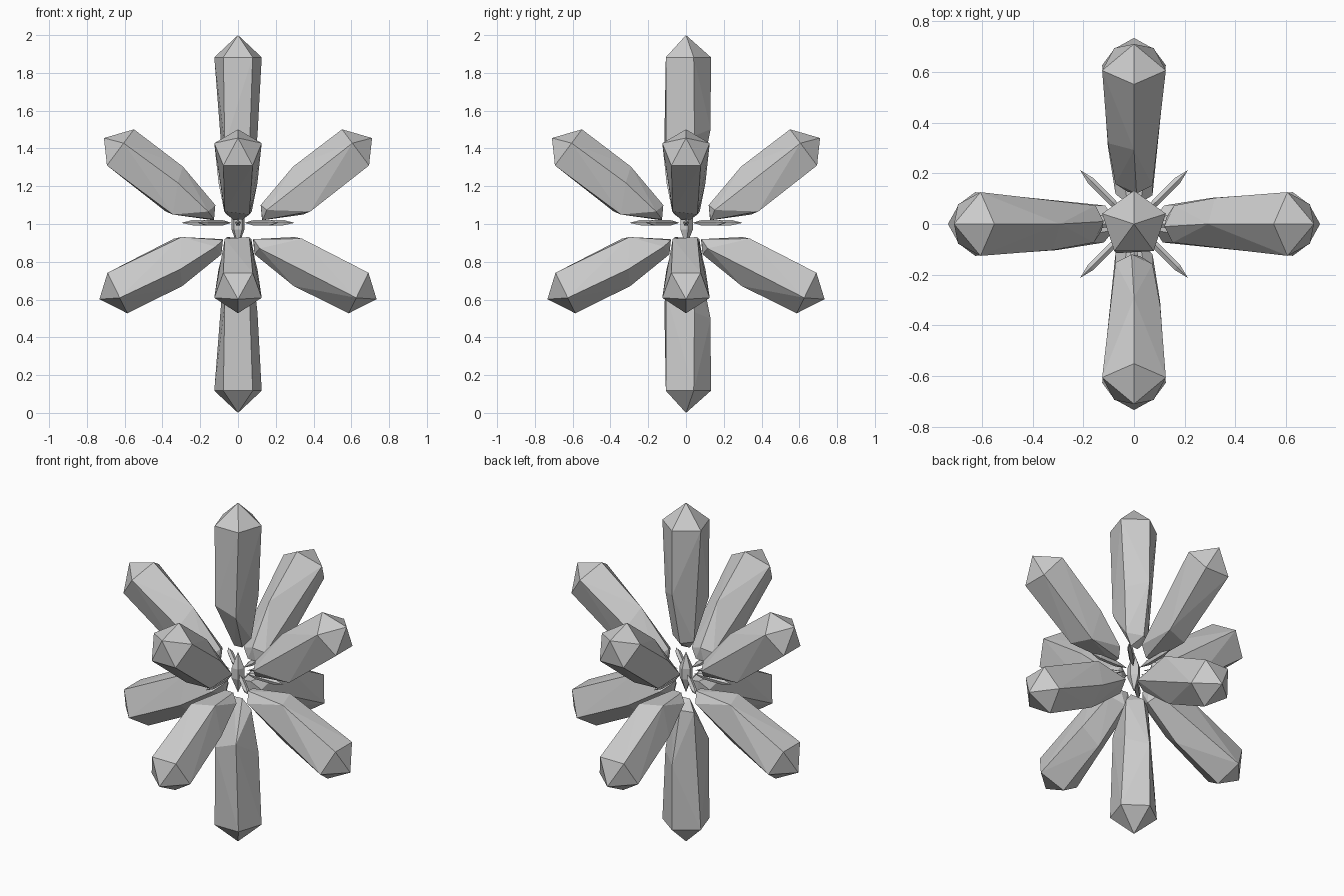
import bpy, bmesh, math
from mathutils import Vector

if "Cube" in bpy.data.objects:
    bpy.data.objects.remove(bpy.data.objects["Cube"])

CENTRE = Vector((0, 0, 1))
Z = Vector((0, 0, 1))


def hull_object(name, points):
    """Flat-faced convex solid around the points."""
    bm = bmesh.new()
    for p in points:
        bm.verts.new(p)
    res = bmesh.ops.convex_hull(bm, input=bm.verts)
    loose = {g for g in res["geom_interior"] + res["geom_unused"]
             if isinstance(g, bmesh.types.BMVert)}
    bmesh.ops.delete(bm, geom=list(loose), context='VERTS')
    bmesh.ops.recalc_face_normals(bm, faces=bm.faces)
    mesh = bpy.data.meshes.new(name)
    bm.to_mesh(mesh)
    bm.free()
    obj = bpy.data.objects.new(name, mesh)
    bpy.context.collection.objects.link(obj)
    return obj


def ring(s, r, sides=5):
    return [(s, r * math.sin(2 * math.pi * k / sides), r * math.cos(2 * math.pi * k / sides))
            for k in range(sides)]


# Large crystal in (along, sideways, up): five-sided shoulder, tip, chipped root
CRYSTAL = [(0.725, 0, 0)] + ring(0.625, 0.132) + [
    (0.30, 0.0, 0.130), (0.27, 0.103, 0.045),
    (0.19, 0.06, -0.105), (0.23, -0.07, -0.115),
    (0.05, -0.073, 0.03), (0.05, 0.073, 0.02),
    (0.04, -0.01, 0.070), (0, 0.025, 0.005), (0, -0.025, 0.0)]

# Small double-ended splinter
SPLINTER = [(0, 0, 0), (0.25, 0, 0)] + ring(0.07, 0.016) + ring(0.19, 0.016)


def place(name, shape, base, d, side, n, length=1.0):
    hull_object(name, [base + d * (s * length) + side * a + n * u for s, a, u in shape])


# Upper and lower rings of slanted crystals
for i in range(4):
    a = i * math.pi / 2
    out = Vector((math.cos(a), math.sin(a), 0))
    left = Z.cross(out)
    for label, elev, start, drop, flip in (("upper", 36.9, 0.116, -0.062, 1),
                                           ("lower", -26.0, 0.109, -0.036, -1)):
        e = math.radians(elev)
        d = out * math.cos(e) + Z * math.sin(e)
        n = Z * math.cos(e) - out * math.sin(e)
        place(f"{label}_crystal_{i + 1}", CRYSTAL, CENTRE + d * start + n * drop,
              d, left, n * flip)

# Vertical crystals
X, Y = Vector((1, 0, 0)), Vector((0, 1, 0))
place("top_crystal", CRYSTAL, CENTRE + Z * 0.15, Z, X, Y, 0.85 / 0.725)
place("bottom_crystal", CRYSTAL, CENTRE - Z * 0.15, -Z, X, Y, 0.85 / 0.725)

# Splinters radiating from the middle
for i in range(8):
    a = i * math.pi / 4
    out = Vector((math.cos(a), math.sin(a), 0))
    place(f"splinter_{i + 1}", SPLINTER, CENTRE + out * 0.05 + Z * 0.006, out, Z.cross(out), Z)

# Core diamond
place("core", [(-0.12, 0, 0), (0.12, 0, 0)] + ring(-0.03, 0.036) + ring(0.03, 0.036),
      CENTRE, Z, X, Y)
